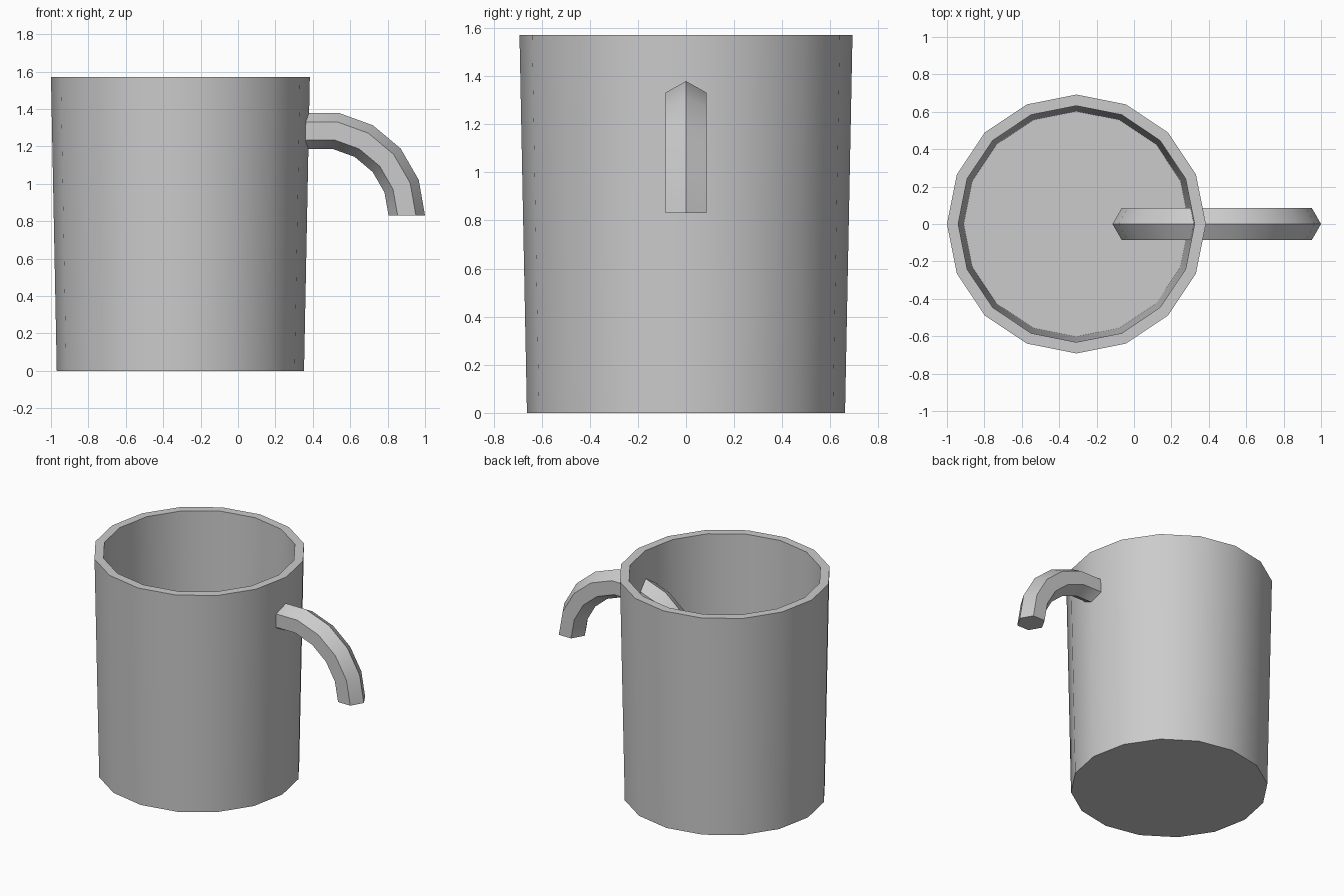
import bpy, bmesh
from math import cos, sin, pi

if "Cube" in bpy.data.objects:
    bpy.data.objects.remove(bpy.data.objects["Cube"])

def finish(name, bm):
    bmesh.ops.recalc_face_normals(bm, faces=bm.faces)
    me = bpy.data.meshes.new(name)
    bm.to_mesh(me)
    bm.free()
    ob = bpy.data.objects.new(name, me)
    bpy.context.collection.objects.link(ob)
    bpy.ops.object.select_all(action='DESELECT')
    ob.select_set(True)
    bpy.context.view_layer.objects.active = ob
    bpy.ops.object.shade_smooth_by_angle(angle=pi / 6)
    return ob

def skin(name, rings):
    """Join rings of points with quads and cap both ends."""
    bm = bmesh.new()
    loops = [[bm.verts.new(p) for p in ring] for ring in rings]
    n = len(loops[0])
    for a, b in zip(loops, loops[1:]):
        for i in range(n):
            j = (i + 1) % n
            bm.faces.new((a[i], a[j], b[j], b[i]))
    bm.faces.new(loops[0])
    bm.faces.new(loops[-1])
    return finish(name, bm)

# Tapered 16-sided cup: outer bottom, outer rim, inner rim, inner floor
CUP_X, SIDES = -0.308, 16
profile = [(0.661, 0), (0.692, 1.57), (0.632, 1.57), (0.602, 0.06)]
skin("cup_body", [[(CUP_X + r * cos(2 * pi * i / SIDES), r * sin(2 * pi * i / SIDES), z)
                   for i in range(SIDES)] for r, z in profile])

# Handle: half ring with hexagonal section, its inner half reaching into the cup
HX, HZ, R, r = 0.4425, 0.83, 0.46, 0.0975
rings = []
for k in range(10):
    a = pi * k / 9
    ring = []
    for i in range(6):
        t = pi * i / 3
        d = R + r * cos(t)
        ring.append((HX + d * cos(a), r * sin(t), HZ + d * sin(a)))
    rings.append(ring)
skin("handle", rings)
